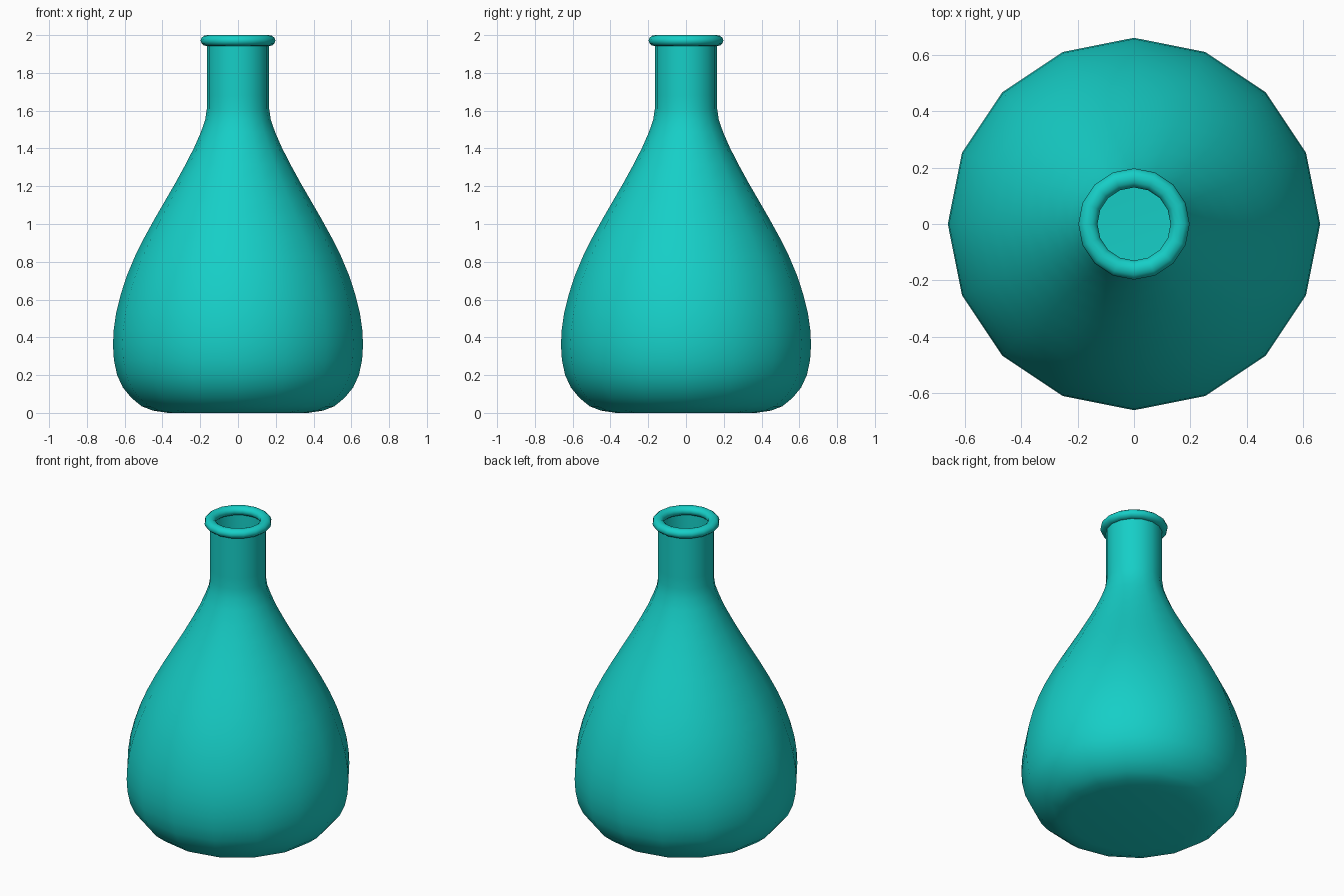
import bpy, bmesh, math

if "Cube" in bpy.data.objects:
    bpy.data.objects.remove(bpy.data.objects["Cube"])

SIDES = 16
mat = bpy.data.materials.new("teal_glass")
mat.diffuse_color = (0.008, 0.62, 0.57, 1)
mat.use_nodes = True
mat.node_tree.nodes["Principled BSDF"].inputs["Base Color"].default_value = mat.diffuse_color


def lathe(name, profile, closed=False, floor=False):
    """Spin an (r, z) profile around z; optionally close the loop or cap the bottom."""
    bm = bmesh.new()
    rings = []
    for r, z in profile:
        rings.append([bm.verts.new((r * math.cos(2 * math.pi * i / SIDES),
                                    r * math.sin(2 * math.pi * i / SIDES), z))
                      for i in range(SIDES)])
    pairs = list(zip(rings, rings[1:]))
    if closed:
        pairs.append((rings[-1], rings[0]))
    for a, b in pairs:
        for i in range(SIDES):
            j = (i + 1) % SIDES
            bm.faces.new((a[i], a[j], b[j], b[i]))
    if floor:
        bm.faces.new(rings[0][::-1])
    for f in bm.faces:
        f.smooth = True
    mesh = bpy.data.meshes.new(name)
    bm.to_mesh(mesh)
    bm.free()
    mesh.materials.append(mat)
    obj = bpy.data.objects.new(name, mesh)
    bpy.context.collection.objects.link(obj)
    return obj


# Flask: flat floor, rounded belly, sloping shoulder and open neck
lathe("flask_body", [
    (0.37, 0.003), (0.45, 0.012), (0.51, 0.035), (0.565, 0.08), (0.61, 0.135),
    (0.64, 0.20), (0.657, 0.28), (0.662, 0.36), (0.658, 0.44), (0.645, 0.53),
    (0.62, 0.63), (0.587, 0.73), (0.545, 0.83), (0.495, 0.93), (0.44, 1.03),
    (0.385, 1.125), (0.33, 1.22), (0.278, 1.315), (0.232, 1.405), (0.197, 1.485),
    (0.174, 1.55), (0.165, 1.61), (0.165, 1.68), (0.165, 1.97)], floor=True)

# Rounded lip around the mouth
N = 12
lathe("mouth_lip", [(0.164 + 0.034 * math.cos(2 * math.pi * k / N),
                     1.971 + 0.029 * math.sin(2 * math.pi * k / N))
                    for k in range(N)], closed=True)

# Stand the flask exactly on the ground
for v in bpy.data.objects["flask_body"].data.vertices[:SIDES]:
    v.co.z = 0.0
